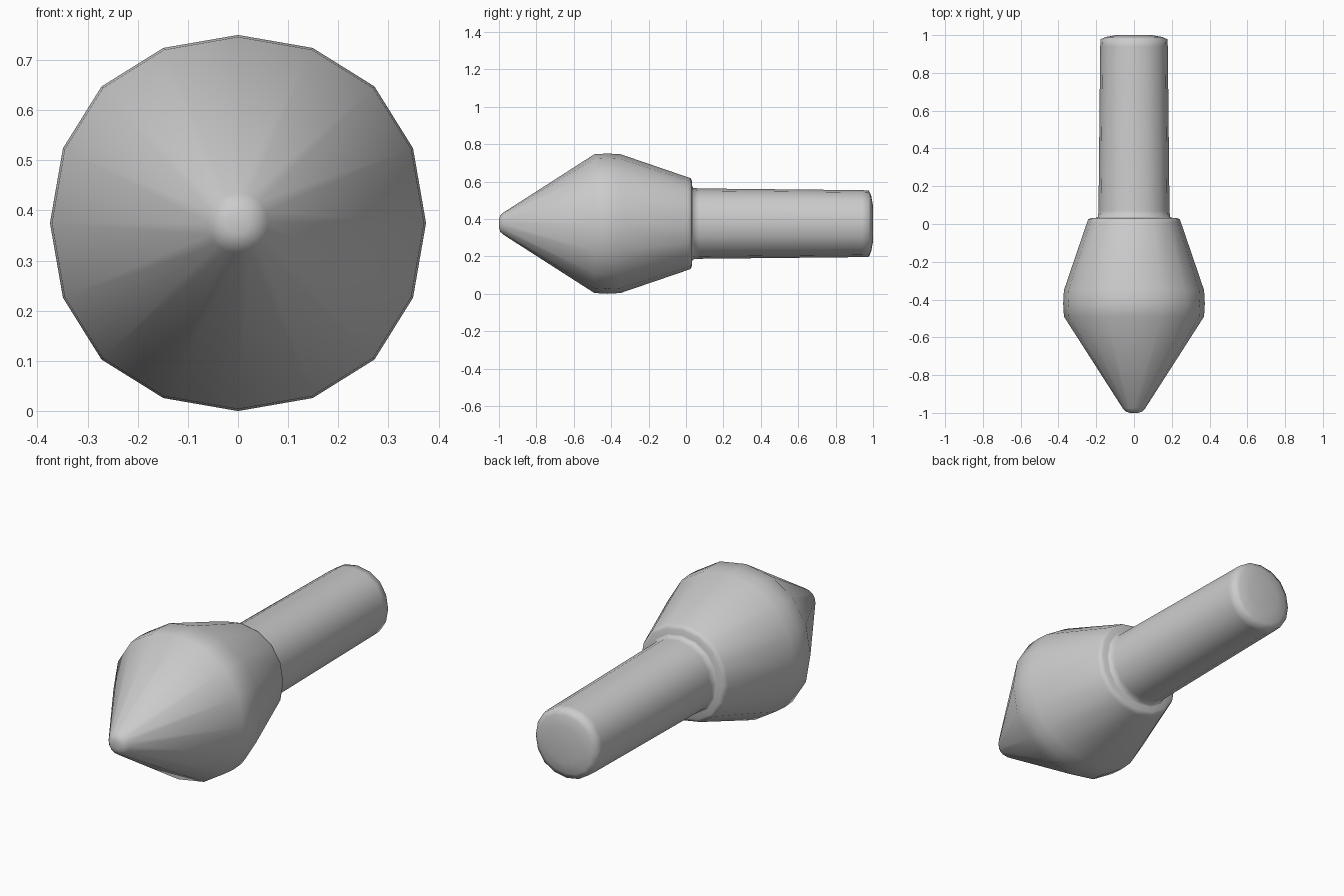
import bpy, bmesh, math

if "Cube" in bpy.data.objects:
    bpy.data.objects.remove(bpy.data.objects["Cube"])

AXIS_Z = 0.375

# one quarter of the slightly squarish 16-sided cross-section
QUARTER = [(0.0, 1.0), (0.397, 0.931), (0.726, 0.726), (0.931, 0.397)]
SECTION = []
x_z = QUARTER
for _ in range(4):
    SECTION += x_z
    x_z = [(z, -x) for x, z in x_z]

# (y, radius) from pointed tip to grip end
PROFILE = [
    (-1.0, 0.022), (-0.993, 0.044), (-0.975, 0.060),
    (-0.49, 0.371), (-0.42, 0.375), (-0.35, 0.371),
    (0.01, 0.248), (0.024, 0.243), (0.032, 0.228), (0.033, 0.202),
    (0.038, 0.191), (0.07, 0.188), (0.94, 0.179),
    (0.978, 0.177), (0.99, 0.15), (1.0, 0.095),
]


def loft(name, profile):
    bm = bmesh.new()
    rings = [[bm.verts.new((x * r, y, AXIS_Z + z * r)) for x, z in SECTION]
             for y, r in profile]
    n = len(SECTION)
    for a, b in zip(rings, rings[1:]):
        for i in range(n):
            j = (i + 1) % n
            bm.faces.new((a[i], a[j], b[j], b[i]))
    bm.faces.new(rings[0])
    bm.faces.new(rings[-1])
    bmesh.ops.recalc_face_normals(bm, faces=bm.faces)
    mesh = bpy.data.meshes.new(name)
    bm.to_mesh(mesh)
    bm.free()
    obj = bpy.data.objects.new(name, mesh)
    bpy.context.collection.objects.link(obj)
    bpy.context.view_layer.objects.active = obj
    obj.select_set(True)
    bpy.ops.object.shade_smooth_by_angle(angle=math.radians(70))
    return obj


# pointed bulb head with its round grip, one continuous body
loft("pointed_head_and_grip", PROFILE)
